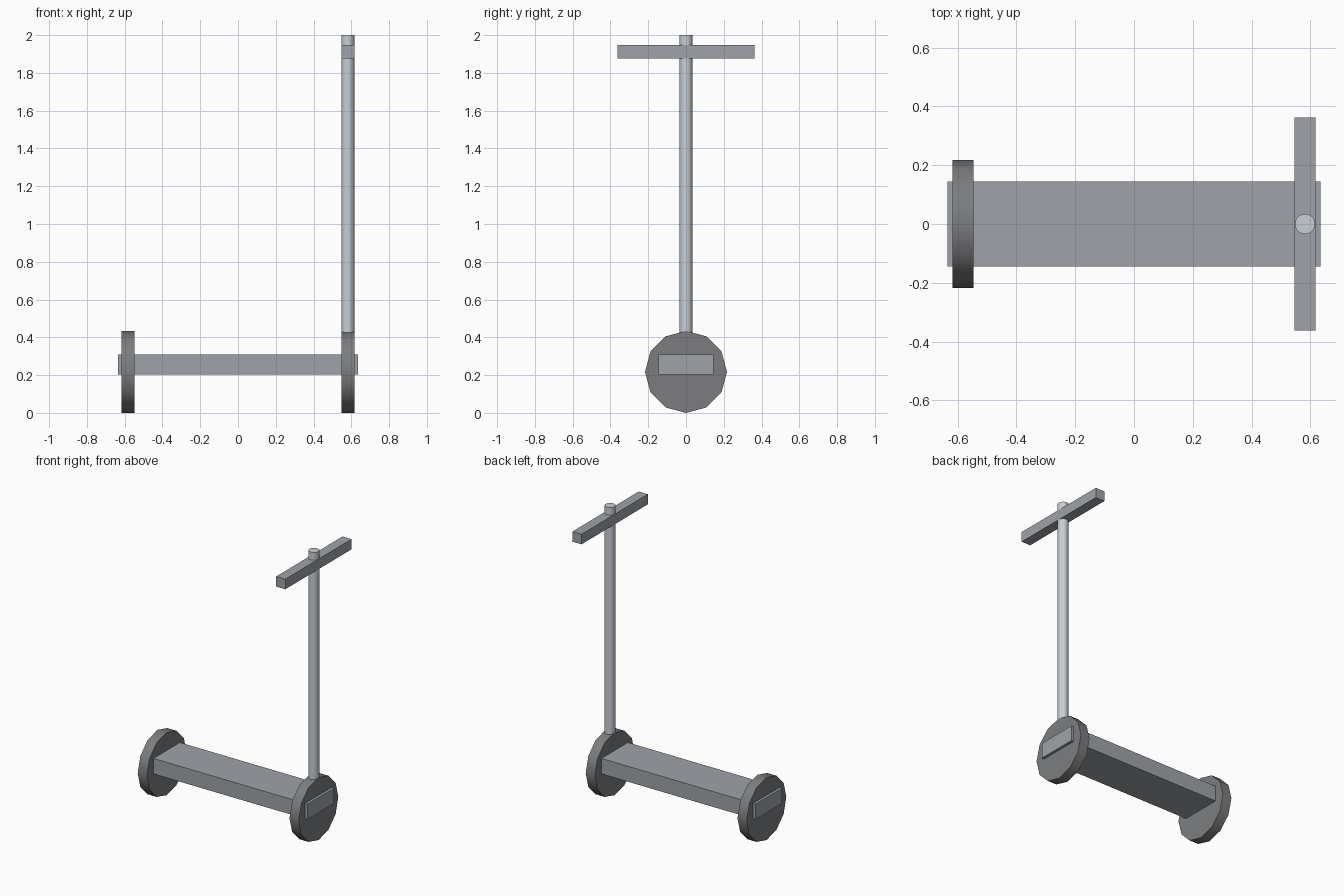
import bpy
import math

if "Cube" in bpy.data.objects:
    bpy.data.objects.remove(bpy.data.objects["Cube"])

WHEEL_X = 0.582
WHEEL_R = 0.217
HALF = 0.035  # half thickness shared by wheels, post and handlebar


def material(name, colour):
    mat = bpy.data.materials.new(name)
    mat.diffuse_color = (*colour, 1)
    mat.use_nodes = True
    mat.node_tree.nodes["Principled BSDF"].inputs["Base Color"].default_value = mat.diffuse_color
    return mat


rubber = material("dark_rubber", (0.20, 0.204, 0.21))
paint = material("grey_paint", (0.345, 0.37, 0.395))
metal = material("light_metal", (0.58, 0.62, 0.66))


def box(name, lo, hi, mat):
    centre = [(a + b) / 2 for a, b in zip(lo, hi)]
    bpy.ops.mesh.primitive_cube_add(size=1, location=centre)
    ob = bpy.context.object
    ob.name = name
    ob.scale = [b - a for a, b in zip(lo, hi)]
    bpy.ops.object.transform_apply(location=False, rotation=False, scale=True)
    ob.data.materials.append(mat)
    return ob


def cylinder(name, radius, depth, location, mat, rotation=(0, 0, 0)):
    bpy.ops.mesh.primitive_cylinder_add(vertices=12, radius=radius, depth=depth,
                                        location=location, rotation=rotation)
    ob = bpy.context.object
    ob.name = name
    bpy.ops.object.shade_smooth_by_angle(angle=math.radians(35))
    ob.data.materials.append(mat)
    return ob


# Wheels, axis along x
for name, x in (("rear_wheel", -WHEEL_X), ("front_wheel", WHEEL_X)):
    cylinder(name, WHEEL_R, 2 * HALF, (x, 0, WHEEL_R), rubber, (0, math.pi / 2, 0))

# Deck running through both wheels
box("deck", (-0.635, -0.145, 0.203), (0.635, 0.145, 0.31), paint)

# Steering post rising from the front wheel
post_bottom, post_top = 0.41, 2.0
cylinder("steering_post", HALF, post_top - post_bottom,
         (WHEEL_X, 0, (post_bottom + post_top) / 2), metal)

# Handlebar across the post
box("handlebar", (WHEEL_X - HALF, -0.363, 1.877), (WHEEL_X + HALF, 0.363, 1.947), paint)
